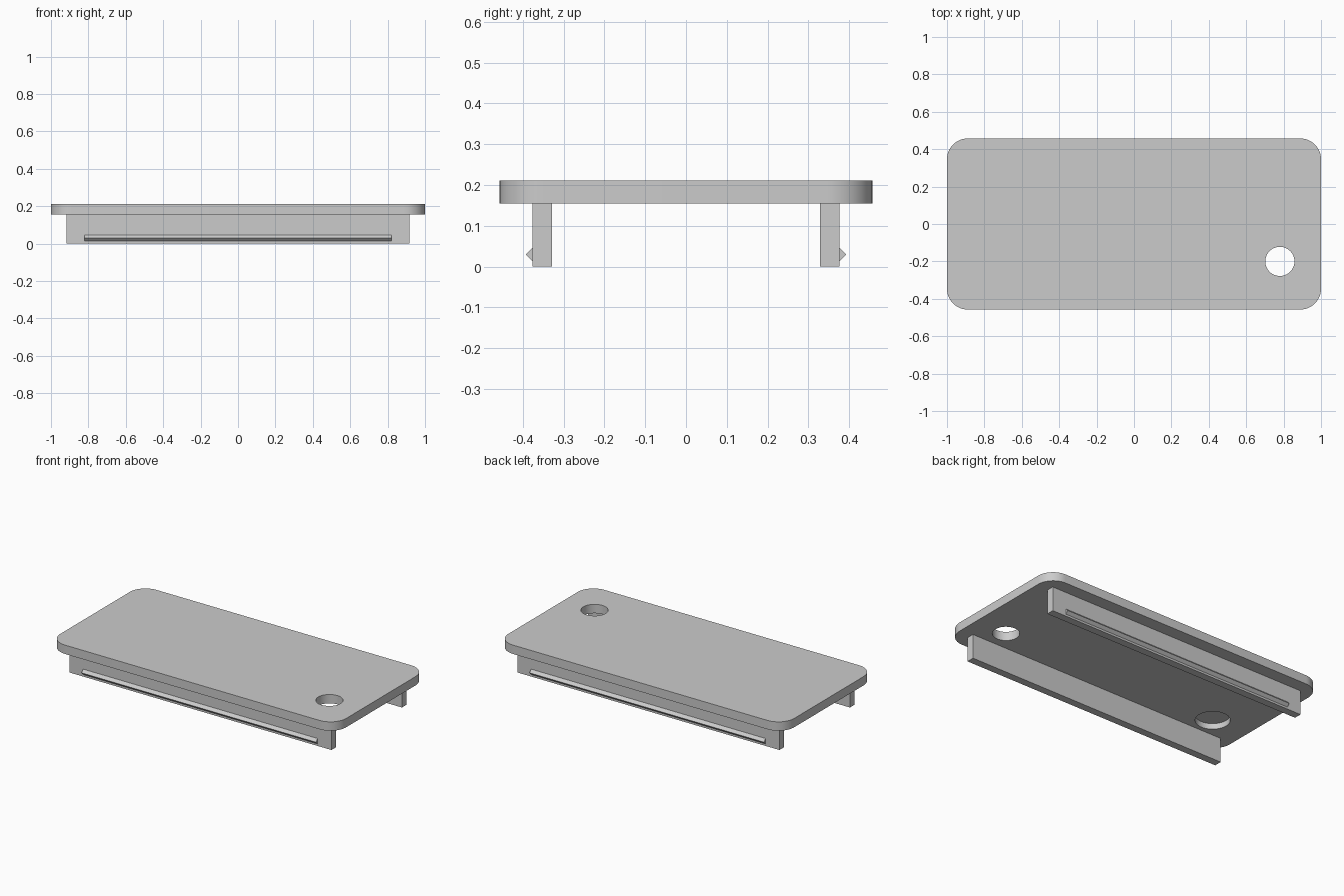
import bpy, bmesh
from math import radians, cos, sin, pi

cube = bpy.data.objects.get("Cube")
if cube:
    bpy.data.objects.remove(cube, do_unlink=True)

grey = bpy.data.materials.new("light_grey")
grey.use_nodes = True
grey.diffuse_color = (0.6, 0.6, 0.6, 1)
grey.node_tree.nodes["Principled BSDF"].inputs["Base Color"].default_value = (0.6, 0.6, 0.6, 1)


def extrude(name, outline, offset):
    """Solid made by sweeping a closed outline of 3D points along an offset."""
    bm = bmesh.new()
    face = bm.faces.new([bm.verts.new(p) for p in outline])
    swept = bmesh.ops.extrude_face_region(bm, geom=[face])["geom"]
    bmesh.ops.translate(bm, vec=offset, verts=[v for v in swept if isinstance(v, bmesh.types.BMVert)])
    bmesh.ops.recalc_face_normals(bm, faces=bm.faces)
    mesh = bpy.data.meshes.new(name)
    bm.to_mesh(mesh)
    bm.free()
    mesh.materials.append(grey)
    obj = bpy.data.objects.new(name, mesh)
    bpy.context.collection.objects.link(obj)
    return obj


def arc(cx, cy, z, r, start, end, steps):
    angles = [start + (end - start) * i / steps for i in range(steps + 1)]
    return [(cx + r * cos(a), cy + r * sin(a), z) for a in angles]


# Plate with rounded corners
HALF_X, HALF_Y, CORNER = 1.0, 0.457, 0.11
BOTTOM, TOP = 0.155, 0.211
outline = []
for i, (sx, sy) in enumerate([(1, 1), (-1, 1), (-1, -1), (1, -1)]):
    outline += arc(sx * (HALF_X - CORNER), sy * (HALF_Y - CORNER), BOTTOM,
                   CORNER, i * pi / 2, (i + 1) * pi / 2, 12)
plate = extrude("cover_plate", outline, (0, 0, TOP - BOTTOM))

# Through hole, and a blind pocket on the underside
for name, x, r, depth in [("finger_hole", 0.78, 0.078, 0.2),
                          ("underside_pocket", -0.75, 0.1, 0.036)]:
    circle = arc(x, -0.2, BOTTOM - 0.05, r, 0, 2 * pi, 48)[:-1]
    cutter = extrude(name + "_cutter", circle, (0, 0, 0.05 + depth))
    cutter.hide_render = True
    cut = plate.modifiers.new(name, 'BOOLEAN')
    cut.operation = 'DIFFERENCE'
    cut.solver = 'EXACT'
    cut.object = cutter
    bpy.context.view_layer.objects.active = plate
    bpy.ops.object.modifier_apply(modifier=cut.name)
    bpy.data.objects.remove(cutter, do_unlink=True)

bpy.ops.object.select_all(action='DESELECT')
plate.select_set(True)
bpy.context.view_layer.objects.active = plate
bpy.ops.object.shade_smooth_by_angle(angle=radians(30))

# Side rails with a triangular snap ridge on the outside
RAIL_X, RIDGE_X = 0.917, 0.82
for side, s in [("front", -1), ("back", 1)]:
    rail = [(0.328, 0), (0.376, 0), (0.376, BOTTOM), (0.328, BOTTOM)]
    ridge = [(0.376, 0.013), (0.393, 0.03), (0.376, 0.047)]
    for part, profile, half in [("rail", rail, RAIL_X), ("snap_ridge", ridge, RIDGE_X)]:
        extrude(f"{side}_{part}", [(-half, s * y, z) for y, z in profile], (2 * half, 0, 0))
